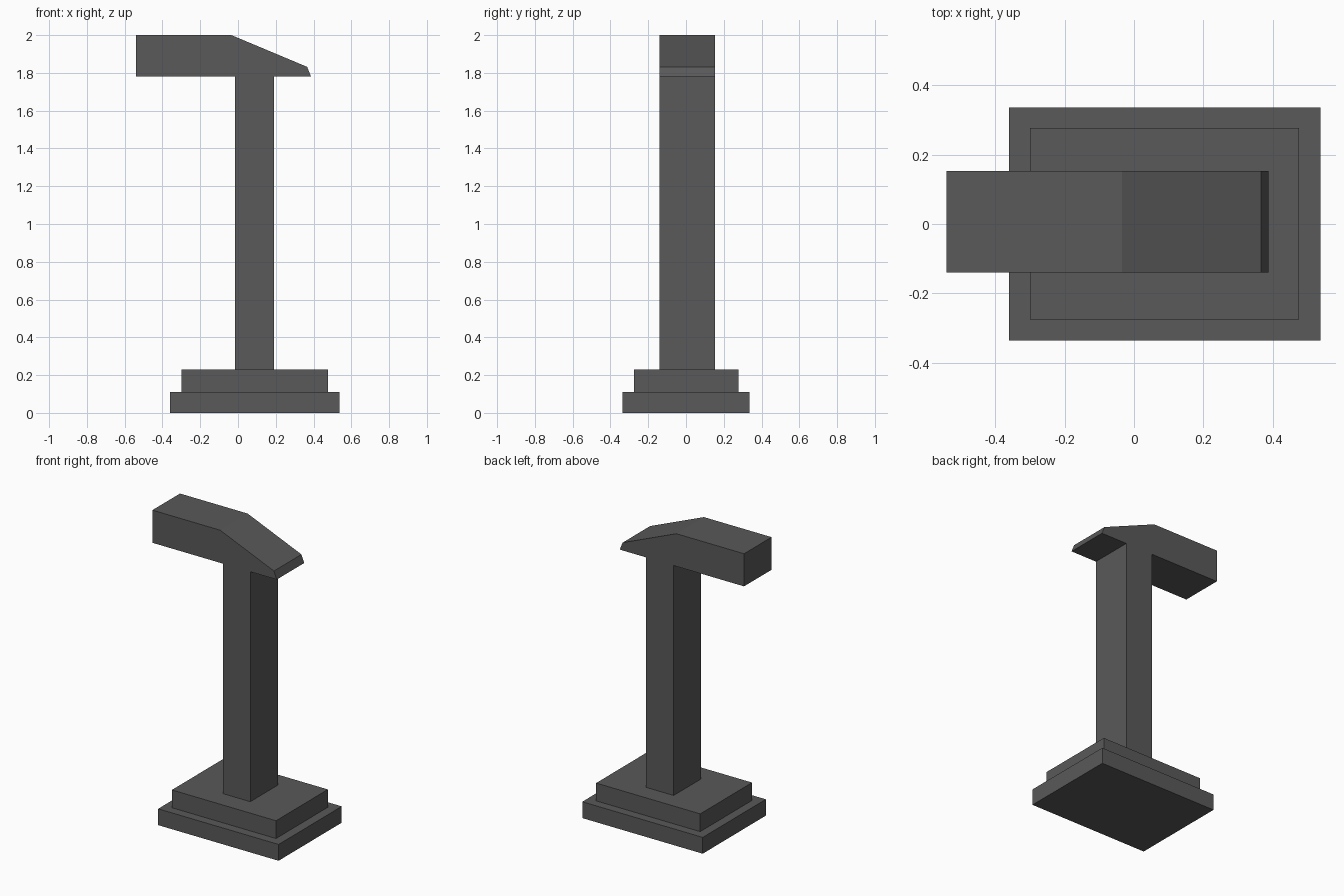
import bpy
import bmesh

old = bpy.data.objects.get("Cube")
if old:
    bpy.data.objects.remove(old, do_unlink=True)

grey = bpy.data.materials.new("dark grey")
grey.use_nodes = True
colour = (0.1, 0.1, 0.1, 1)
grey.diffuse_color = colour
grey.node_tree.nodes["Principled BSDF"].inputs["Base Color"].default_value = colour


def prism(name, profile, y0, y1):
    """Extrude an x-z profile from y0 to y1."""
    bm = bmesh.new()
    face = bm.faces.new([bm.verts.new((x, y0, z)) for x, z in profile])
    ext = bmesh.ops.extrude_face_region(bm, geom=[face])
    verts = [v for v in ext["geom"] if isinstance(v, bmesh.types.BMVert)]
    bmesh.ops.translate(bm, verts=verts, vec=(0, y1 - y0, 0))
    bmesh.ops.recalc_face_normals(bm, faces=bm.faces)
    mesh = bpy.data.meshes.new(name)
    bm.to_mesh(mesh)
    bm.free()
    mesh.materials.append(grey)
    obj = bpy.data.objects.new(name, mesh)
    bpy.context.collection.objects.link(obj)
    return obj


def block(name, x0, x1, y0, y1, z0, z1):
    return prism(name, [(x0, z0), (x1, z0), (x1, z1), (x0, z1)], y0, y1)


# Stepped base
block("lower_plinth", -0.36, 0.538, -0.336, 0.336, 0, 0.11)
block("upper_plinth", -0.30, 0.476, -0.275, 0.277, 0.11, 0.23)

# Upright and the sloping head it carries
block("column", -0.015, 0.19, -0.14, 0.153, 0.23, 1.78)
head = [(-0.54, 1.78), (0.387, 1.78), (0.366, 1.832), (-0.035, 2), (-0.54, 2)]
prism("head", head, -0.14, 0.153)
